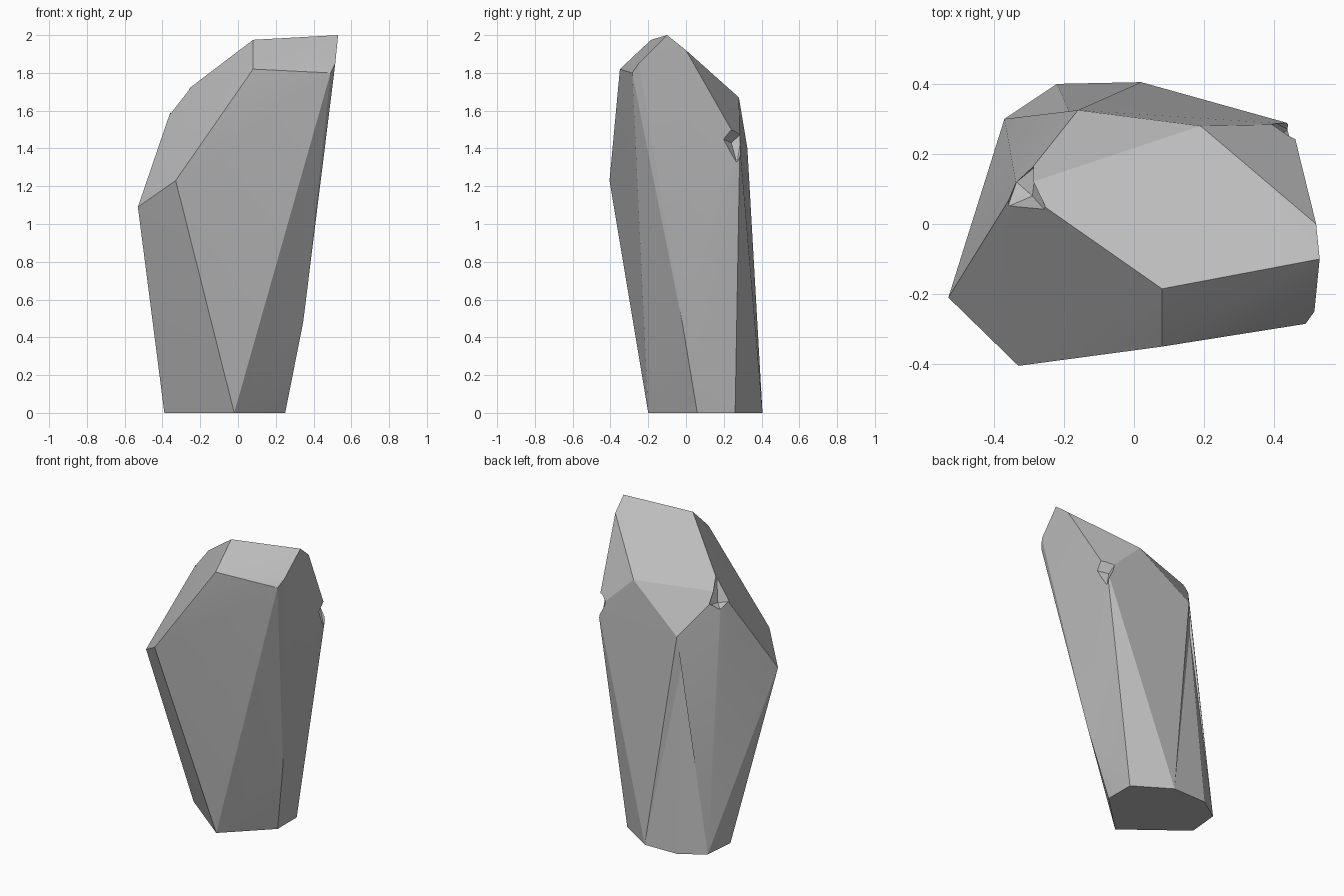
import bpy, bmesh, math
from mathutils import Vector

cube = bpy.data.objects.get("Cube")
if cube:
    bpy.data.objects.remove(cube, do_unlink=True)

stone = bpy.data.materials.new("plain grey stone")
stone.use_nodes = True
grey = (0.5, 0.5, 0.5, 1)
stone.diffuse_color = grey
stone.node_tree.nodes["Principled BSDF"].inputs["Base Color"].default_value = grey


def hull(points):
    """Convex faceted solid around the corner points."""
    bm = bmesh.new()
    for p in points:
        bm.verts.new(p)
    result = bmesh.ops.convex_hull(bm, input=bm.verts[:])
    inner = {g for g in result["geom_interior"] if isinstance(g, bmesh.types.BMVert)}
    bmesh.ops.delete(bm, geom=list(inner), context='VERTS')
    bmesh.ops.recalc_face_normals(bm, faces=bm.faces[:])
    return bm


def make_object(name, bm):
    mesh = bpy.data.meshes.new(name)
    bm.to_mesh(mesh)
    bm.free()
    obj = bpy.data.objects.new(name, mesh)
    obj.data.materials.append(stone)
    bpy.context.collection.objects.link(obj)
    return obj


# Corners of the flat foot, the widening sides and the slanted crown
foot = [(x, y, 0) for x, y in ((-.39, .09), (-.37, .30), (-.22, .40), (.02, .405),
                               (.25, .26), (.25, .06), (-.02, -.20))]
back_peak = (-.16, .325, 1.40)
sides = [(-.53, -.21, 1.09), (-.33, -.405, 1.23), (.345, -.02, .48),
         (.45, .285, 1.42), (-.335, .105, 1.66), back_peak]
crown = [(.08, -.35, 1.82), (.08, -.185, 1.975), (.53, -.10, 2.0), (.49, -.285, 1.80),
         (.515, -.25, 1.85), (.52, 0, 1.92), (.19, .28, 1.67)]
bm = hull(foot + sides + crown)


# Slight hollow along the rear ridge
def nearest(p):
    return min(bm.verts, key=lambda v: (v.co - Vector(p)).length)


top, bottom = nearest(back_peak), nearest(foot[2])
ridge = bm.edges.get((top, bottom))
if ridge:
    _, dent = bmesh.utils.edge_split(ridge, top, .15)
    dent.co = (-.18, .307, 1.2)
    bmesh.ops.triangulate(bm, faces=[f for f in dent.link_faces])
crystal = make_object("crystal_rock", bm)

# Chipped corners: rim points, an inner point and a point outside the stone
chips = {
    "right_chip": [(-.25, .035, 1.74), (-.36, .05, 1.585), (-.335, .12, 1.55),
                   (-.28, .165, 1.58), (-.29, .08, 1.57), (-.41, .15, 1.8)],
    "left_chip": [(.46, .235, 1.5), (.455, .195, 1.45), (.44, .27, 1.32),
                  (.39, .295, 1.48), (.40, .24, 1.43), (.50, .36, 1.40)],
}
bpy.context.view_layer.objects.active = crystal
for name, points in chips.items():
    cutter = make_object(name, hull(points))
    cutter.hide_render = True
    cut = crystal.modifiers.new(name, 'BOOLEAN')
    cut.operation = 'DIFFERENCE'
    cut.solver = 'EXACT'
    cut.object = cutter
    bpy.ops.object.modifier_apply(modifier=cut.name)
    bpy.data.objects.remove(cutter, do_unlink=True)

# Soft shading over shallow facets, crisp main edges
bpy.ops.object.select_all(action='DESELECT')
crystal.select_set(True)
bpy.ops.object.shade_smooth_by_angle(angle=math.radians(22))
